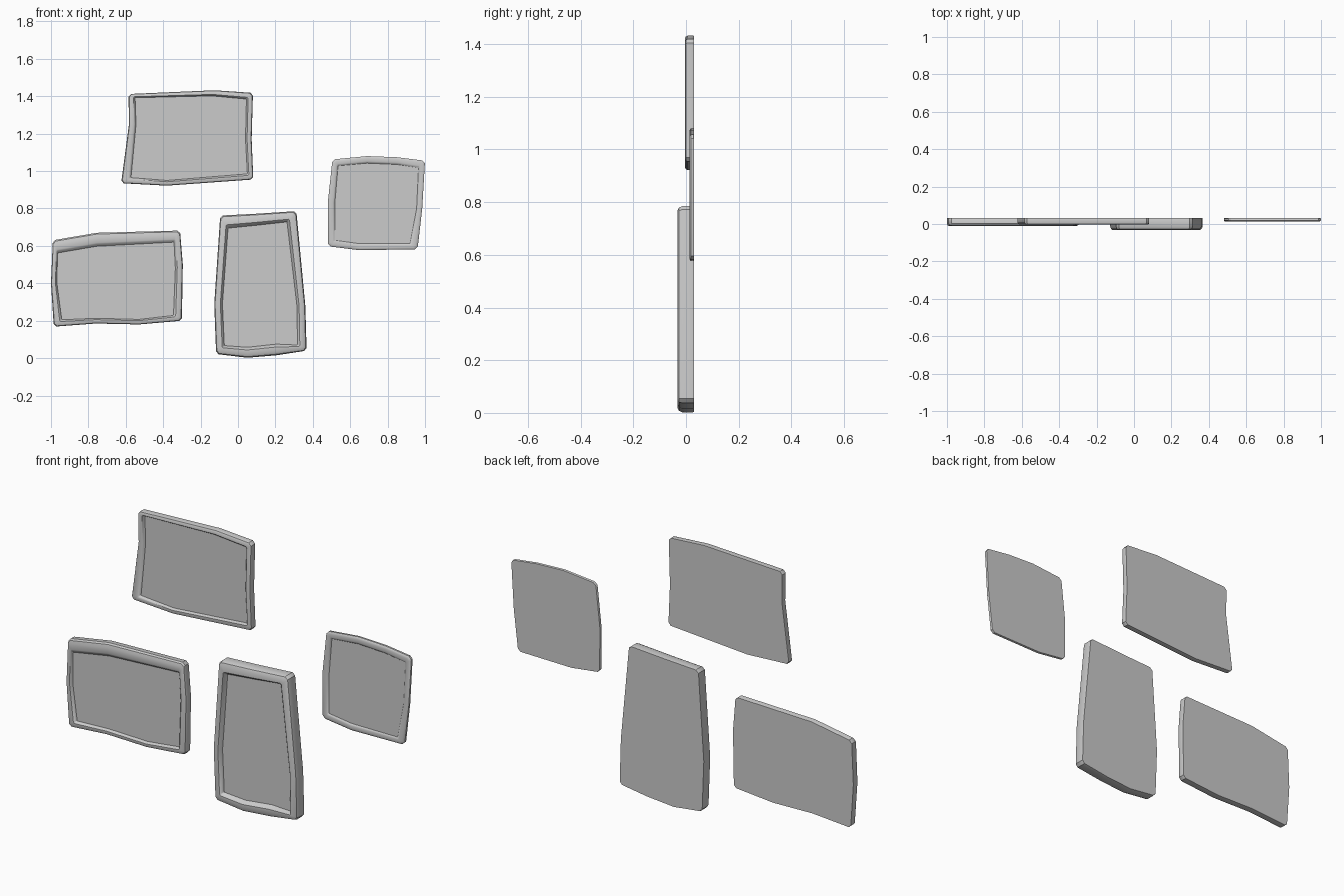
import bpy, bmesh
from mathutils import Vector

if "Cube" in bpy.data.objects:
    bpy.data.objects.remove(bpy.data.objects["Cube"])

BACK = 0.031


def cut_corners(pts, flags, size):
    """Replace each flagged corner by two points a short way along its edges."""
    out = []
    n = len(pts)
    for i, p in enumerate(pts):
        if flags[i]:
            for q in (pts[i - 1], pts[(i + 1) % n]):
                out.append(p + (q - p).normalized() * size)
        else:
            out.append(p)
    return out


def framed_panel(name, front, outer, inner):
    outer = [Vector(p) for p in outer]
    inner = [Vector(p) for p in inner]
    n = len(outer)
    flags = [(outer[i] - outer[i - 1]).angle(outer[(i + 1) % n] - outer[i]) > 0.8
             for i in range(n)]
    outer = cut_corners(outer, flags, 0.014)
    inner = cut_corners(inner, flags, 0.003)
    thick = BACK - front

    # rim section: (share of the way from outer to inner outline, y)
    section = [(0.03, BACK), (0, BACK - 0.1 * thick), (0, front + 0.3 * thick),
               (0.1, front + 0.1 * thick), (0.32, front), (0.74, front),
               (0.84, front + 0.08 * thick), (1, front + 0.36 * thick)]
    bm = bmesh.new()
    rings = []
    for t, y in section:
        pts = [a.lerp(b, t) for a, b in zip(outer, inner)]
        rings.append([bm.verts.new((p.x, y, p.y)) for p in pts])
    for r, s in zip(rings, rings[1:]):
        for i in range(len(r)):
            j = (i + 1) % len(r)
            bm.faces.new((r[i], r[j], s[j], s[i]))
    # flat back and sunken panel
    bm.faces.new(rings[0])
    bm.faces.new(rings[-1])
    bmesh.ops.recalc_face_normals(bm, faces=bm.faces)
    mesh = bpy.data.meshes.new(name)
    bm.to_mesh(mesh)
    bm.free()
    ob = bpy.data.objects.new(name, mesh)
    bpy.context.collection.objects.link(ob)
    bpy.ops.object.select_all(action='DESELECT')
    ob.select_set(True)
    bpy.context.view_layer.objects.active = ob
    bpy.ops.object.shade_smooth_by_angle(angle=0.6)


# Outlines run clockwise from the top left corner, as (x, z)
framed_panel("top_frame", -0.004,
             [(-.585, 1.412), (-.125, 1.432), (.08, 1.418), (.073, 1.17),
              (.082, .955), (-.38, .922), (-.625, .935), (-.583, 1.25)],
             [(-.55, 1.392), (-.14, 1.402), (.045, 1.385), (.04, 1.17),
              (.05, .985), (-.38, .95), (-.572, .965), (-.545, 1.25)])

framed_panel("left_frame", -0.011,
             [(-.99, .63), (-.755, .67), (-.31, .682), (-.295, .5),
              (-.30, .20), (-.53, .18), (-.76, .185), (-.985, .168), (-1.0, .4)],
             [(-.965, .562), (-.755, .598), (-.342, .62), (-.335, .48),
              (-.345, .228), (-.53, .207), (-.76, .213), (-.942, .205), (-.968, .4)])

framed_panel("tall_frame", -0.033,
             [(-.095, .762), (.1, .772), (.312, .786), (.36, .28),
              (.367, .04), (.205, .015), (.05, .002), (-.117, .022), (-.127, .29)],
             [(-.053, .695), (.1, .71), (.262, .728), (.315, .28),
              (.318, .07), (.205, .075), (.05, .058), (-.073, .067), (-.083, .29)])

framed_panel("right_frame", 0.013,
             [(.505, 1.062), (.69, 1.08), (.85, 1.074), (1.0, 1.055), (.985, .8),
              (.96, .582), (.65, .577), (.482, .598), (.48, .83)],
             [(.535, 1.028), (.69, 1.042), (.85, 1.035), (.965, 1.018), (.955, .8),
              (.92, .612), (.65, .612), (.517, .63), (.518, .83)])
